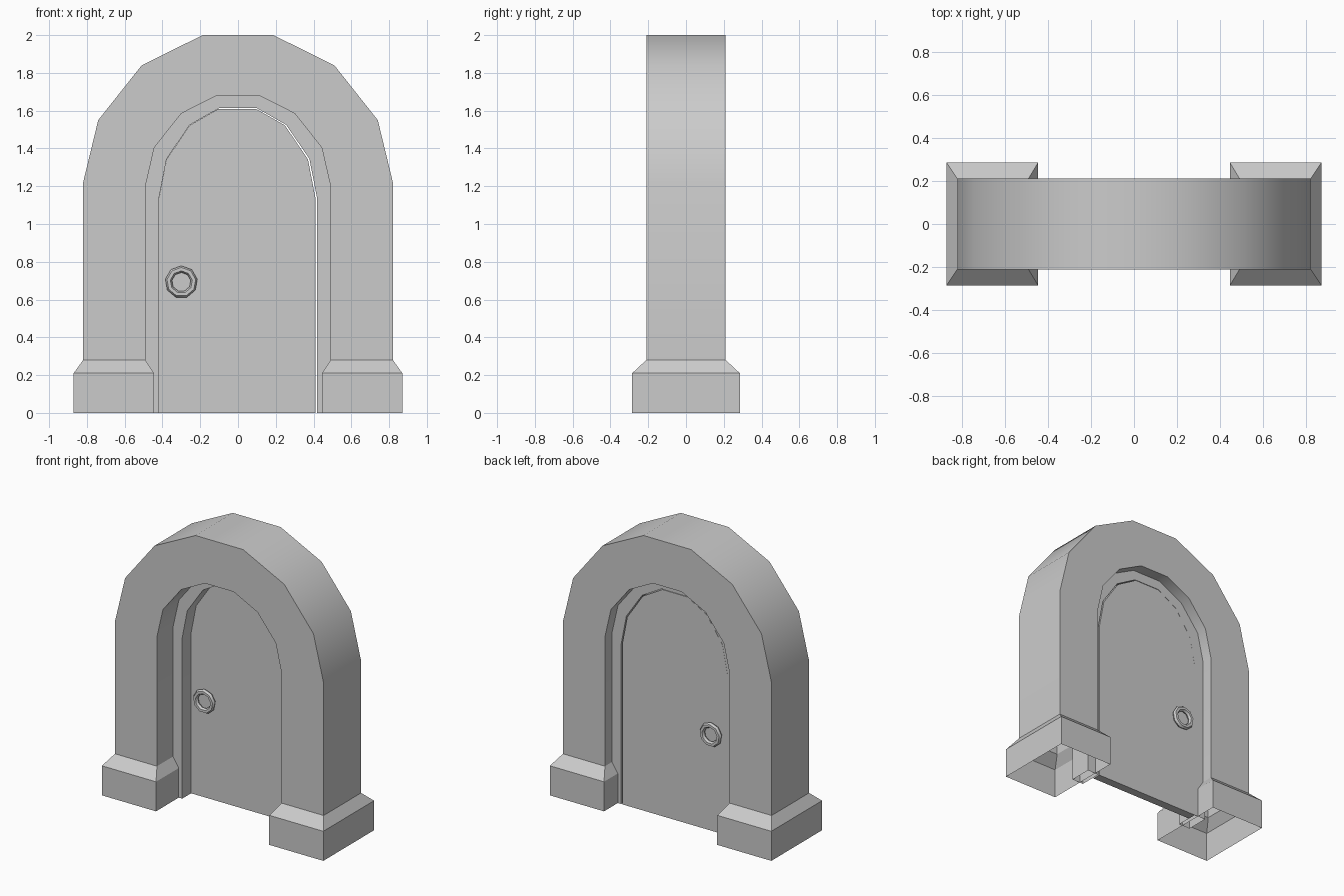
import bpy, bmesh, math

if "Cube" in bpy.data.objects:
    bpy.data.objects.remove(bpy.data.objects["Cube"])


def finish(name, bm, smooth=None):
    bmesh.ops.recalc_face_normals(bm, faces=bm.faces)
    me = bpy.data.meshes.new(name)
    bm.to_mesh(me)
    bm.free()
    ob = bpy.data.objects.new(name, me)
    bpy.context.collection.objects.link(ob)
    if smooth:
        bpy.ops.object.select_all(action='DESELECT')
        ob.select_set(True)
        bpy.context.view_layer.objects.active = ob
        bpy.ops.object.shade_smooth_by_angle(angle=math.radians(smooth))
    return ob


def arch_loft(name, sections, smooth=None):
    """Loft four-sided sections (inner x, z, outer x, z, y0, y1) up the right and down the left.
    The feet stay open."""
    path = sections + [(-a, b, -c, d, e, f) for a, b, c, d, e, f in reversed(sections)]
    bm = bmesh.new()
    rings = [[bm.verts.new(p) for p in
              ((xi, y0, zi), (xo, y0, zo), (xo, y1, zo), (xi, y1, zi))]
             for xi, zi, xo, zo, y0, y1 in path]
    for a, b in zip(rings, rings[1:]):
        for i in range(4):
            j = (i + 1) % 4
            bm.faces.new((a[i], a[j], b[j], b[i]))
    return finish(name, bm, smooth)


# Half profiles (x, z) of the curved part, from springing line to crown
OUTER = [(0.82, 1.22), (0.74, 1.55), (0.51, 1.84), (0.187, 2.0)]
INNER = [(0.49, 1.2), (0.443, 1.405), (0.30, 1.585), (0.113, 1.68)]
HIDDEN = [(0.507, 1.2), (0.457, 1.415), (0.31, 1.6), (0.117, 1.70)]
OPENING = [(0.418, 1.14), (0.378, 1.345), (0.255, 1.525), (0.1, 1.613)]

# Stone arch with flared plinths
D, B = 0.21, 0.285
arch_loft("stone_arch",
          [(0.445, 0, 0.87, 0, -B, B), (0.445, 0.21, 0.87, 0.21, -B, B),
           (0.49, 0.28, 0.82, 0.28, -D, D)]
          + [(*i, *o, -D, D) for i, o in zip(INNER, OUTER)], 30)

# Door frame set inside the arch
F0, F1 = -0.03, 0.13
arch_loft("door_frame",
          [(0.418, 0, 0.507, 0, F0, F1)]
          + [(*i, *o, F0, F1) for i, o in zip(OPENING, HIDDEN)], 30)

# Door slab, flush with the back of the frame, with a narrow gap on one side
Y0, Y1 = 0.07, 0.13
half = [(0.418, 0)] + OPENING
outline = half + [(-x, z) for x, z in reversed(half)]
bm = bmesh.new()
face = bm.faces.new([bm.verts.new((x * 0.99 - 0.004, Y0, z * 0.998)) for x, z in outline])
ext = bmesh.ops.extrude_face_region(bm, geom=[face], use_keep_orig=True)
for v in ext["geom"]:
    if isinstance(v, bmesh.types.BMVert):
        v.co.y = Y1
finish("door", bm)


# Ring handles on both faces of the door
def ring_handle(name, y, major=0.068, minor=0.018, n=9, m=6):
    bm = bmesh.new()
    rows = []
    for i in range(n):
        a = math.pi / 2 + 2 * math.pi * i / n
        row = []
        for j in range(m):
            b = 2 * math.pi * j / m
            r = major + minor * math.cos(b)
            row.append(bm.verts.new((-0.30 + r * math.cos(a), y + minor * math.sin(b),
                                     0.693 + r * math.sin(a))))
        rows.append(row)
    for i in range(n):
        p, q = rows[i], rows[(i + 1) % n]
        for j in range(m):
            k = (j + 1) % m
            bm.faces.new((p[j], p[k], q[k], q[j]))
    finish(name, bm, 50)


ring_handle("front_ring_handle", Y0 - 0.02)
ring_handle("back_ring_handle", Y1 + 0.02)
